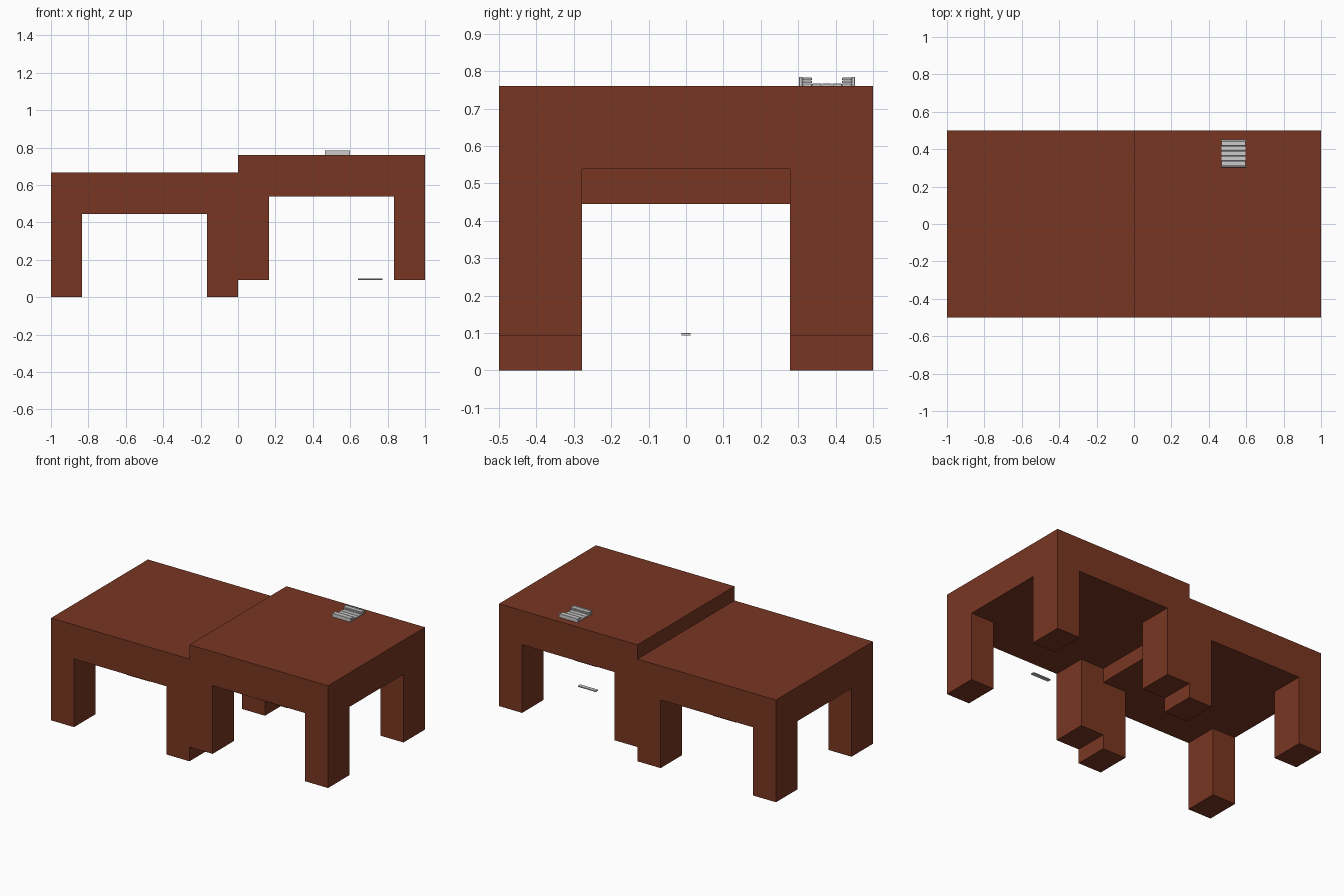
import bpy, bmesh
from mathutils import Matrix, Vector

if "Cube" in bpy.data.objects:
    bpy.data.objects.remove(bpy.data.objects["Cube"])

brown = bpy.data.materials.new("brown_wood")
brown.diffuse_color = (0.19, 0.037, 0.016, 1)
brown.use_nodes = True
brown.node_tree.nodes["Principled BSDF"].inputs["Base Color"].default_value = brown.diffuse_color


def finish(name, bm, mat=None):
    me = bpy.data.meshes.new(name)
    bm.to_mesh(me)
    bm.free()
    ob = bpy.data.objects.new(name, me)
    bpy.context.collection.objects.link(ob)
    if mat:
        me.materials.append(mat)
    return ob


def box(name, lo, hi, mat=None, bevel=0.0):
    lo, hi = Vector(lo), Vector(hi)
    bm = bmesh.new()
    size = hi - lo
    m = Matrix.Translation((lo + hi) / 2) @ Matrix.Diagonal((*size, 1))
    bmesh.ops.create_cube(bm, size=1, matrix=m)
    if bevel:
        bmesh.ops.bevel(bm, geom=bm.edges[:], offset=bevel, segments=1, affect='EDGES')
    return finish(name, bm, mat)


def table(name, x0, z0):
    # one mesh: grid of cells, legs extruded down from the corner cells
    xs = [x0, x0 + 0.167, x0 + 0.833, x0 + 1]
    ys = [-0.5, -0.278, 0.278, 0.5]
    bm = bmesh.new()
    v = [[bm.verts.new((x, y, z0 + 0.445)) for y in ys] for x in xs]
    corners = []
    for i in range(3):
        for j in range(3):
            f = bm.faces.new((v[i][j], v[i][j+1], v[i+1][j+1], v[i+1][j]))
            if i != 1 and j != 1:
                corners.append(f)
    # thick top
    outline = [(0, 0), (1, 0), (2, 0), (3, 0), (3, 1), (3, 2), (3, 3), (2, 3),
               (1, 3), (0, 3), (0, 2), (0, 1)]
    low = [v[i][j] for i, j in outline]
    top = [bm.verts.new((p.co.x, p.co.y, z0 + 0.667)) for p in low]
    bm.faces.new(top)
    for k in range(12):
        n = (k + 1) % 12
        bm.faces.new((low[k], low[n], top[n], top[k]))
    # legs
    for f in bmesh.ops.extrude_discrete_faces(bm, faces=corners)["faces"]:
        bmesh.ops.translate(bm, verts=f.verts, vec=(0, 0, -0.445))
    bmesh.ops.remove_doubles(bm, verts=bm.verts, dist=1e-4)
    bmesh.ops.recalc_face_normals(bm, faces=bm.faces)
    bmesh.ops.dissolve_limit(bm, angle_limit=0.01, verts=bm.verts, edges=bm.edges)
    return finish(name, bm, brown)


table("low_table", -1, 0)
table("high_table", 0, 0.093)

# small grey tray made of slats, on the high table
Z, CY, T, W = 0.76, 0.377, 0.007, 0.025
X0, X1 = 0.467, 0.597
for i in (-1, 0, 1):
    y = CY + i * 0.027
    box("tray_floor_slat", (X0, y - W/2, Z), (X1, y + W/2, Z + T), bevel=0.001)
for s in (-1, 1):
    # stacked slats at each end
    y = CY + s * 0.053
    for k in range(3):
        z = Z + k * 0.008
        box("tray_stack_slat", (X0, y - W/2, z), (X1, y + W/2, z + T), bevel=0.001)
    # upright end wall
    y = CY + s * 0.070
    box("tray_end_wall", (X0 - 0.002, y - 0.0045, Z), (X1 + 0.003, y + 0.0045, Z + 0.025), bevel=0.001)

# loose slat beneath the high table
box("loose_slat", (0.642, -W/2, 0.093), (0.772, W/2, 0.1), bevel=0.001)
